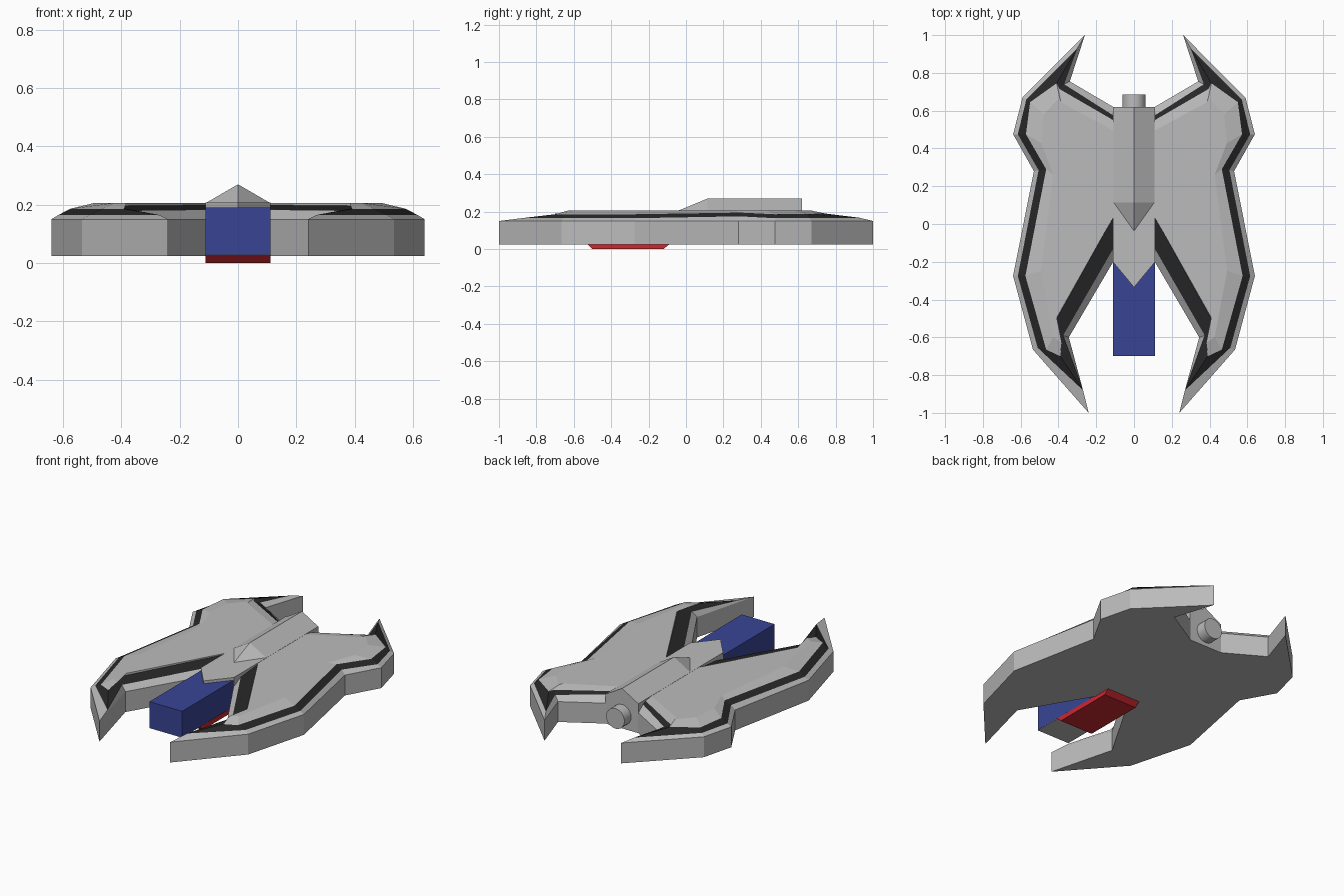
import bpy, bmesh, math

if "Cube" in bpy.data.objects:
    bpy.data.objects.remove(bpy.data.objects["Cube"])


def material(name, color):
    m = bpy.data.materials.new(name)
    m.diffuse_color = (*color, 1)
    m.use_nodes = True
    m.node_tree.nodes["Principled BSDF"].inputs["Base Color"].default_value = m.diffuse_color
    return m


GREY = material("hull_grey", (0.5, 0.5, 0.5))
BLACK = material("trim_black", (0.02, 0.02, 0.02))
BLUE = material("cabin_blue", (0.04, 0.06, 0.3))
RED = material("keel_red", (0.6, 0.02, 0.03))


def loft(name, rings, mats=(), band=None):
    """Skin a stack of equal-length point rings; 'band' gets the second material."""
    bm = bmesh.new()
    loops = [[bm.verts.new(p) for p in r] for r in rings]
    n = len(loops[0])
    for k, (a, b) in enumerate(zip(loops, loops[1:])):
        for i in range(n):
            j = (i + 1) % n
            f = bm.faces.new((a[i], a[j], b[j], b[i]))
            f.material_index = int(k == band)
    caps = [bm.faces.new(loops[0][::-1]), bm.faces.new(loops[-1])]
    bmesh.ops.triangulate(bm, faces=caps)
    bmesh.ops.recalc_face_normals(bm, faces=bm.faces)
    me = bpy.data.meshes.new(name)
    bm.to_mesh(me)
    bm.free()
    for m in mats:
        me.materials.append(m)
    ob = bpy.data.objects.new(name, me)
    bpy.context.collection.objects.link(ob)
    return ob


def level(points, z):
    return [(x, y, z) for x, y in points]


def rect(y0, y1, x=0.112):
    return [(-x, y0), (x, y0), (x, y1), (-x, y1)]


# Wing: outline, rim, black trim and gently domed plate, mirrored
outline = [(.11, .62), (.34, .755), (.26, 1.0), (.59, .67), (.64, .475), (.53, .28),
           (.64, -.275), (.535, -.665), (.24, -1.0), (.345, -.6), (.11, -.2)]
rim = [(.11, .575, .185), (.37, .74, .178), (.30, .93, .167), (.57, .66, .165),
       (.615, .475, .165), (.505, .285, .175), (.615, -.275, .165), (.51, -.655, .165),
       (.27, -.88, .165), (.375, -.59, .18), (.11, -.13, .183)]
plate = [(.11, .55, .197), (.395, .715, .192), (.41, .745, .19), (.55, .645, .188),
         (.572, .475, .186), (.465, .29, .195), (.575, -.275, .186), (.465, -.665, .186),
         (.39, -.70, .186), (.435, -.55, .196), (.11, .04, .199)]
crown = [(x if x < .12 else x + (.37 - x) * .4, y * .9, .206) for x, y, z in plate]
wing = loft("wings", [level(outline, .025), level(outline, .15), rim, plate, crown],
            (GREY, BLACK), band=2)
wing.modifiers.new("mirror", 'MIRROR')

# Central hull with pointed deck
loft("hull", [level(rect(-.2, .62), .025), level(rect(-.2, .62), .19)], (GREY,))
deck = [(-.112, .62), (-.112, -.2), (0, -.335), (.112, -.2), (.112, .62)]
loft("deck", [level(deck, .185), level(deck, .207)], (GREY,))

# Roof ridge running back, with a faceted point in front
loft("roof_ridge", [[(-.112, y, .205), (.112, y, .205), (0, y, .27)] for y in (.115, .62)], (GREY,))
loft("ridge_point", [[(-.112, .115, .205), (.112, .115, .205), (0, .115, .27)],
                     [(-.001, -.04, .205), (.001, -.04, .205), (0, -.04, .206)]], (GREY,))

# Blue front cabin on a grey floor
loft("cabin", [level(rect(-.7, -.2, .111), .03), level(rect(-.7, -.2, .111), .19)], (BLUE,))
loft("cabin_floor", [level(rect(-.699, -.2, .11), .027), level(rect(-.699, -.2, .11), .031)], (GREY,))

# Red keel skid, tapered at both ends
loft("keel", [level(rect(-.5, -.12), 0), level(rect(-.53, -.085), .029)], (RED,))

# Rear exhaust
circle = [(.062 * math.cos(a), .11 + .062 * math.sin(a))
          for a in (math.tau * i / 20 for i in range(20))]
exhaust = loft("exhaust", [[(x, y, z) for x, z in circle] for y in (.6, .685)], (GREY,))
bpy.context.view_layer.objects.active = exhaust
exhaust.select_set(True)
bpy.ops.object.shade_smooth_by_angle()
